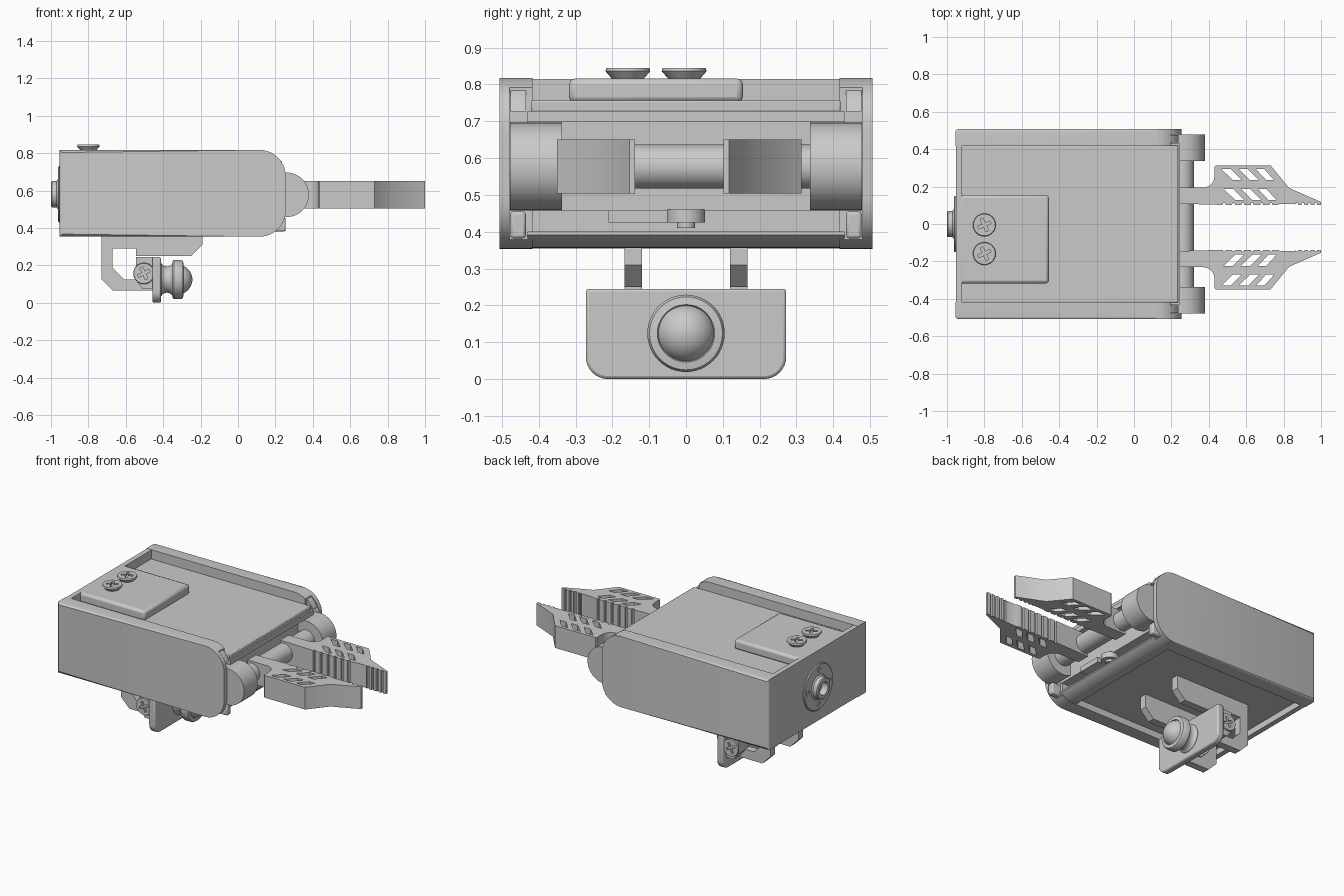
import bpy, bmesh
from math import sin, cos, pi, radians
from mathutils import Vector, Matrix

old = bpy.data.objects.get("Cube")
if old:
    bpy.data.objects.remove(old, do_unlink=True)

grey = bpy.data.materials.new("plain grey")
grey.use_nodes = True
GREY = (0.59, 0.59, 0.59, 1)
grey.diffuse_color = GREY
grey.node_tree.nodes["Principled BSDF"].inputs["Base Color"].default_value = GREY
parts = []


def finish(name, bm, bevel=0):
    bmesh.ops.recalc_face_normals(bm, faces=bm.faces)
    mesh = bpy.data.meshes.new(name)
    bm.to_mesh(mesh)
    bm.free()
    mesh.materials.append(grey)
    ob = bpy.data.objects.new(name, mesh)
    bpy.context.collection.objects.link(ob)
    parts.append(ob)
    if bevel:
        m = ob.modifiers.new("soft_edges", "BEVEL")
        m.width, m.segments, m.limit_method = bevel, 2, "ANGLE"
        m.angle_limit = radians(40)
    return ob


def add_prism(bm, pts, axis, lo, hi):
    """Extrude a 2D outline along one axis."""
    place = {"x": lambda a, b, d: (d, a, b), "y": lambda a, b, d: (a, d, b),
             "z": lambda a, b, d: (a, b, d)}[axis]
    rings = [[bm.verts.new(place(a, b, d)) for a, b in pts] for d in (lo, hi)]
    for ring in rings:
        bm.faces.new(ring)
    for i in range(len(pts)):
        j = (i + 1) % len(pts)
        bm.faces.new((rings[0][i], rings[0][j], rings[1][j], rings[1][i]))


def prism(name, pts, axis, lo, hi, bevel=0):
    bm = bmesh.new()
    add_prism(bm, pts, axis, lo, hi)
    return finish(name, bm, bevel)


def rect(x0, x1, y0, y1):
    return [(x0, y0), (x1, y0), (x1, y1), (x0, y1)]


def box(name, x, y, z, bevel=0):
    return prism(name, rect(*x, *y), "z", *z, bevel)


def arc(cx, cy, r, start, end, n=10):
    steps = [radians(start + (end - start) * i / n) for i in range(n + 1)]
    return [(cx + r * cos(a), cy + r * sin(a)) for a in steps]


def frame(origin, axis):
    return Matrix.Translation(origin) @ Vector(axis).to_track_quat("Z", "Y").to_matrix().to_4x4()


def lathe(name, profile, origin, axis, steps=40):
    """Spin a (radius, height) profile around an axis."""
    bm = bmesh.new()
    vs = [bm.verts.new((r, 0, h)) for r, h in profile]
    es = [bm.edges.new(pair) for pair in zip(vs, vs[1:])]
    bmesh.ops.spin(bm, geom=vs + es, cent=(0, 0, 0), axis=(0, 0, 1),
                   angle=2 * pi, steps=steps, use_merge=False)
    bmesh.ops.remove_doubles(bm, verts=bm.verts, dist=0.0003)
    bm.transform(frame(origin, axis))
    return finish(name, bm)


def cut(ob, bm):
    """Subtract a helper mesh and discard the helper."""
    cutter = finish("cutter", bm)
    cutter.hide_render = True
    m = ob.modifiers.new("cut", "BOOLEAN")
    m.operation, m.solver, m.object = "DIFFERENCE", "EXACT", cutter
    bpy.context.view_layer.objects.active = ob
    bpy.ops.object.modifier_apply(modifier=m.name)
    parts.remove(cutter)
    bpy.data.objects.remove(cutter, do_unlink=True)


def screw(name, origin, axis, r, h):
    ob = lathe(name, [(0, 0), (r * 0.7, 0), (r, h * 0.7), (r * 0.95, h), (0, h)], origin, axis, 32)
    a, b = r * 0.6, r * 0.13
    cross = [(a, -b), (a, b), (b, b), (b, a), (-b, a), (-b, b),
             (-a, b), (-a, -b), (-b, -b), (-b, -a), (b, -a), (b, -b)]
    bm = bmesh.new()
    add_prism(bm, cross, "z", h * 0.5, h * 1.5)
    bm.transform(frame(origin, axis) @ Matrix.Rotation(radians(25), 4, "Z"))
    cut(ob, bm)


def both(s, a, b):
    return (a, b) if s > 0 else (-b, -a)


# Side walls with rounded noses and rims, pocketed around the hinge hubs
wall = ([(-0.955, 0.353)] + arc(0.115, 0.493, 0.14, -90, 0)
        + arc(0.115, 0.677, 0.14, 0, 90) + [(-0.955, 0.817)])
upper = arc(0.115, 0.677, 0.134, 22, 55, 4) + [(0.17, 0.787), (0.17, 0.727)]
for s, side in ((1, "left"), (-1, "right")):
    bm = bmesh.new()
    add_prism(bm, wall, "y", *both(s, 0.417, 0.507))
    rim = [e for e in bm.edges if all(v.co.y * s > 0.5 for v in e.verts)]
    bmesh.ops.bevel(bm, geom=rim, offset=0.014, segments=3, profile=0.5, affect="EDGES")
    panel = finish(side + "_side_wall", bm)
    pocket = bmesh.new()
    add_prism(pocket, rect(0.195, 0.4, 0.3, 0.9), "y", *both(s, 0.3, 0.479))
    cut(panel, pocket)
    prism(side + "_upper_bracket", upper, "y", *both(s, 0.435, 0.477))
    box(side + "_lower_bracket", (0.15, 0.255), both(s, 0.435, 0.477), (0.382, 0.455), 0.008)

# Housing core, lids and cover
box("core", (-0.94, 0.12), (-0.43, 0.43), (0.395, 0.72))
box("hinge_block", (0.05, 0.2), (-0.43, 0.43), (0.457, 0.7))
box("back_wall", (-0.953, -0.92), (-0.49, 0.49), (0.355, 0.815))
box("inner_lid", (-0.93, 0.245), (-0.43, 0.43), (0.698, 0.728))
box("top_lid", (-0.93, 0.236), (-0.42, 0.42), (0.725, 0.757), 0.005)
box("cover_pad", (-0.935, -0.455), (-0.318, 0.155), (0.75, 0.816), 0.016)
nose = arc(0.115, 0.493, 0.137, -90, -48, 6) + [(0.207, 0.4), (0.09, 0.4), (0.09, 0.356)]
prism("bottom_nose", nose, "y", -0.43, 0.43)
box("nose_bracket", (0.1, 0.235), (-0.21, -0.05), (0.425, 0.458))
lathe("nose_screw", [(0, 0), (0.025, 0), (0.025, 0.015), (0.052, 0.015), (0.052, 0.05), (0, 0.05)],
      (0.185, 0, 0.41), (0, 0, 1), 24)
for y in (-0.005, -0.158):
    screw("cover_screw", (-0.8, y, 0.815), (0, 0, 1), 0.061, 0.03)

# Motor flange on the back
flange = lathe("motor_flange", [(0, -0.02), (0.15, -0.02), (0.15, 0.008), (0.145, 0.013), (0.08, 0.013),
               (0.07, 0.02), (0.07, 0.045), (0.064, 0.05), (0.042, 0.05), (0.042, 0.008), (0, 0.008)],
               (-0.95, 0, 0.58), (-1, 0, 0), 48)
holes = bmesh.new()
for y, z in arc(0, 0.58, 0.113, 0, 270, 3):
    add_prism(holes, arc(y, z, 0.016, 0, 330, 11), "x", -1, -0.957)
cut(flange, holes)

# Hinge hubs and cross rod
HINGE = (0.26, 0, 0.577)
lathe("cross_rod", [(0, -0.34), (0.06, -0.34), (0.06, 0.34), (0, 0.34)], HINGE, (0, 1, 0))
for s, side in ((1, "left"), (-1, "right")):
    lathe(side + "_hub", [(0, 0.337), (0.119, 0.337), (0.119, 0.478), (0, 0.478)],
          HINGE, (0, s, 0), 48)

# Gripper fingers: grooved gripping edges, slanted slots through the blade
MID = -0.018
outline = ([(0.23, 0.127), (0.23, 0.213)] + arc(0.37, 0.273, 0.06, -90, 0, 6)
           + [(0.43, 0.325), (0.437, 0.332), (0.73, 0.332), (0.83, 0.21), (0.99, 0.14), (1.0, 0.135)])


def grooves(start, count, pitch):
    pts = [(start, 0.12)]
    for i in range(count):
        x = start - (i + 0.6) * pitch
        pts += [(x, 0.12), (x - 0.003, 0.13), (x - 0.013, 0.13), (x - 0.016, 0.12)]
    return pts


outline += grooves(1.0, 4, 0.034) + [(0.86, 0.126), (0.78, 0.126)] + grooves(0.77, 6, 0.05)
slot = [(0, 0.06), (0.05, 0.06), (0.11, 0), (0.062, 0)]
for s, side in ((1, "left"), (-1, "right")):
    finger = prism(side + "_finger", [(x, MID + s * y) for x, y in outline], "z", 0.504, 0.65)
    slots = bmesh.new()
    for row, shift in ((0.252, 0), (0.146, 0.012)):
        for i in range(3):
            x0 = 0.467 + shift + i * 0.092
            # the last slot stays clear of the tapered edge
            pts = [(x0 + x * (0.9 if i == 2 else 1), MID + s * (row + y)) for x, y in slot]
            add_prism(slots, pts, "z", 0.4, 0.8)
    cut(finger, slots)

# Mounting hooks, lugs and screws under the housing
hook = [(-0.73, 0.4), (-0.73, 0.125), (-0.67, 0.065), (-0.45, 0.065), (-0.45, 0.125),
        (-0.61, 0.125), (-0.67, 0.185), (-0.67, 0.29), (-0.545, 0.29), (-0.545, 0.25),
        (-0.25, 0.25), (-0.19, 0.31), (-0.19, 0.4)]
lug = [(-0.545, 0.245), (-0.545, 0.12), (-0.51, 0.075), (-0.45, 0.075), (-0.45, 0.245)]
for s, side in ((1, "left"), (-1, "right")):
    prism(side + "_hook", hook, "y", *both(s, 0.12, 0.167))
    prism(side + "_lug", lug, "y", *both(s, 0.13, 0.235))
    screw(side + "_lug_screw", (-0.503, s * 0.233, 0.157), (0, s, 0), 0.057, 0.025)

# Knob plate and ball knob
plate = (arc(-0.212, 0.06, 0.06, 180, 270, 8) + arc(0.212, 0.06, 0.06, 270, 360, 8)
         + [(0.272, 0.245), (-0.272, 0.245)])
prism("knob_plate", plate, "x", -0.457, -0.413, 0.008)
knob = ([(0, 0), (0.088, 0)] + arc(0.105, 0.036, 0.035, 240, 120, 8)
        + [(0.098, 0.067), (0.105, 0.074), (0.105, 0.112), (0.099, 0.122), (0.078, 0.125)]
        + arc(0, 0.092, 0.08, 20, 90, 10))
lathe("ball_knob", knob, (-0.416, 0, 0.124), (1, 0, 0), 48)

# Smooth shading with sharp edges kept
bpy.ops.object.select_all(action="DESELECT")
for ob in parts:
    ob.select_set(True)
bpy.context.view_layer.objects.active = parts[0]
bpy.ops.object.shade_smooth_by_angle(angle=radians(35))
